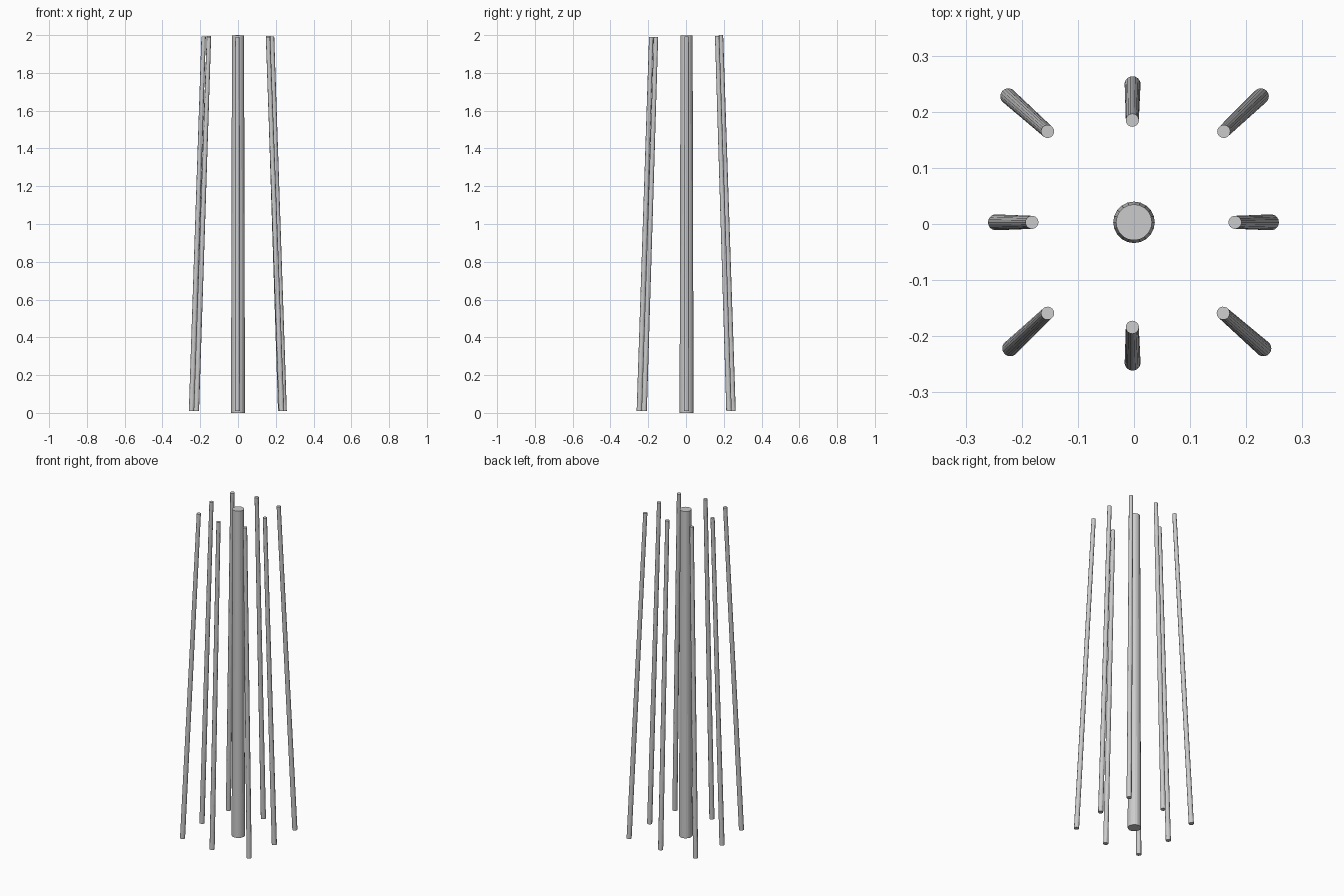
import bpy, bmesh
from mathutils import Vector

if "Cube" in bpy.data.objects:
    bpy.data.objects.remove(bpy.data.objects["Cube"])


def pole(name, base, tip, r_base, r_tip, sides):
    """Tapered, capped, flat-faced rod from base to tip."""
    base, tip = Vector(base), Vector(tip)
    axis = tip - base
    bm = bmesh.new()
    bmesh.ops.create_cone(bm, cap_ends=True, segments=sides,
                          radius1=r_base, radius2=r_tip, depth=axis.length)
    mesh = bpy.data.meshes.new(name)
    bm.to_mesh(mesh)
    bm.free()
    obj = bpy.data.objects.new(name, mesh)
    obj.location = (base + tip) / 2
    obj.rotation_euler = axis.to_track_quat('Z', 'Y').to_euler()
    bpy.context.collection.objects.link(obj)


# Thick upright in the middle
pole("centre_post", (0, 0.003, 0), (0, 0.003, 1.998), 0.037, 0.032, 20)

# Slim rods leaning inwards: base x, y, then tip x, y and tip height
rods = {
    "right_rod": (0.244, 0.003, 0.180, 0.003, 1.993),
    "left_rod": (-0.246, 0.003, -0.182, 0.003, 1.993),
    "back_rod": (-0.0025, 0.249, -0.003, 0.185, 2.0),
    "front_rod": (-0.0025, -0.247, -0.003, -0.184, 1.99),
    "back_right_rod": (0.226, 0.2275, 0.160, 0.165, 1.995),
    "back_left_rod": (-0.224, 0.2275, -0.154, 0.165, 1.995),
    "front_right_rod": (0.2305, -0.2215, 0.159, -0.159, 1.99),
    "front_left_rod": (-0.2205, -0.2215, -0.154, -0.159, 1.99),
}
for name, (bx, by, tx, ty, top) in rods.items():
    pole(name, (bx, by, 0.01), (tx, ty, top), 0.0143, 0.0117, 18)
